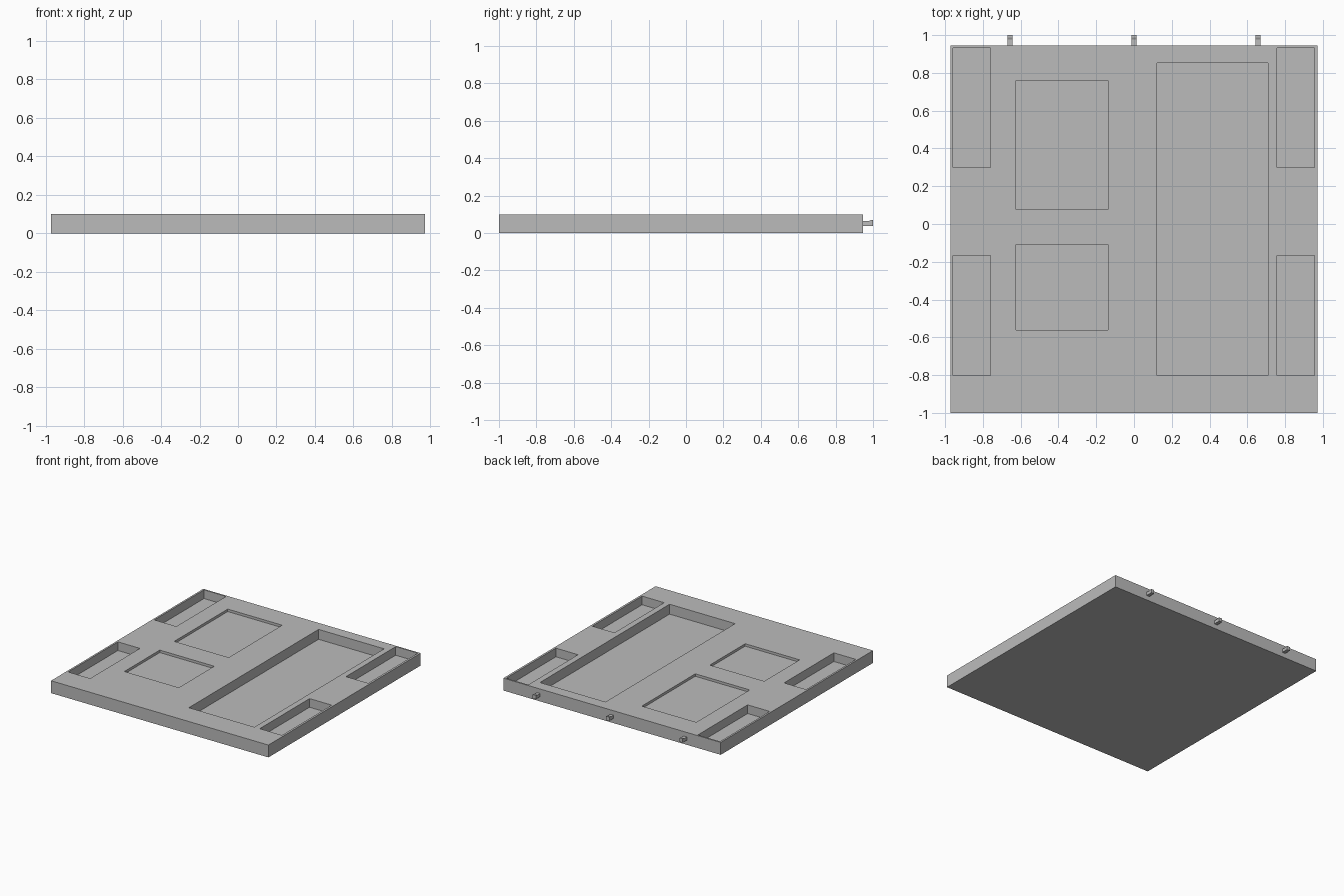
import bpy, bmesh

if "Cube" in bpy.data.objects:
    bpy.data.objects.remove(bpy.data.objects["Cube"])

TOP = 0.1

grey = bpy.data.materials.new("plain grey")
grey.diffuse_color = (0.5, 0.5, 0.5, 1)
grey.use_nodes = True
grey.node_tree.nodes["Principled BSDF"].inputs["Base Color"].default_value = grey.diffuse_color


def prism(name, profile, axis, lo, hi):
    """Extrude a 2D outline along an axis (0 = x, 2 = z)."""
    bm = bmesh.new()
    place = (lambda p: (lo, p[0], p[1])) if axis == 0 else (lambda p: (p[0], p[1], lo))
    face = bm.faces.new([bm.verts.new(place(p)) for p in profile])
    ext = bmesh.ops.extrude_face_region(bm, geom=[face])
    step = [0, 0, 0]
    step[axis] = hi - lo
    bmesh.ops.translate(bm, vec=step, verts=[v for v in ext["geom"] if isinstance(v, bmesh.types.BMVert)])
    bmesh.ops.recalc_face_normals(bm, faces=bm.faces)
    mesh = bpy.data.meshes.new(name)
    bm.to_mesh(mesh)
    bm.free()
    mesh.materials.append(grey)
    obj = bpy.data.objects.new(name, mesh)
    bpy.context.collection.objects.link(obj)
    return obj


def box(name, x0, x1, y0, y1, z0, z1):
    return prism(name, [(x0, y0), (x1, y0), (x1, y1), (x0, y1)], 2, z0, z1)


# Flat tray body
tray = box("tray", -0.972, 0.972, -1.0, 0.945, 0, TOP)

# Recesses: x range, y range, depth
pockets = [
    (0.123, 0.709, -0.803, 0.853, 0.08),    # long well
    (-0.624, -0.137, 0.077, 0.76, 0.02),    # shallow panels
    (-0.624, -0.137, -0.56, -0.108, 0.02),
]
for x0, x1 in ((-0.957, -0.76), (0.757, 0.955)):       # side wells
    for y0, y1 in ((0.298, 0.933), (-0.803, -0.167)):
        pockets.append((x0, x1, y0, y1, 0.07))

for x0, x1, y0, y1, depth in pockets:
    cutter = box("pocket_cutter", x0, x1, y0, y1, TOP - depth, TOP + 0.1)
    mod = tray.modifiers.new("pocket", "BOOLEAN")
    mod.object = cutter
    mod.solver = "EXACT"
    bpy.context.view_layer.objects.active = tray
    bpy.ops.object.modifier_apply(modifier=mod.name)
    bpy.data.objects.remove(cutter)

# Small hooked tabs on the back edge
hook = [(0.945, 0.038), (1.0, 0.038), (1.0, 0.069), (0.988, 0.069),
        (0.978, 0.064), (0.945, 0.064)]
for i, x in enumerate((-0.657, 0, 0.657)):
    prism(f"back_tab_{i + 1}", hook, 0, x - 0.014, x + 0.014)
